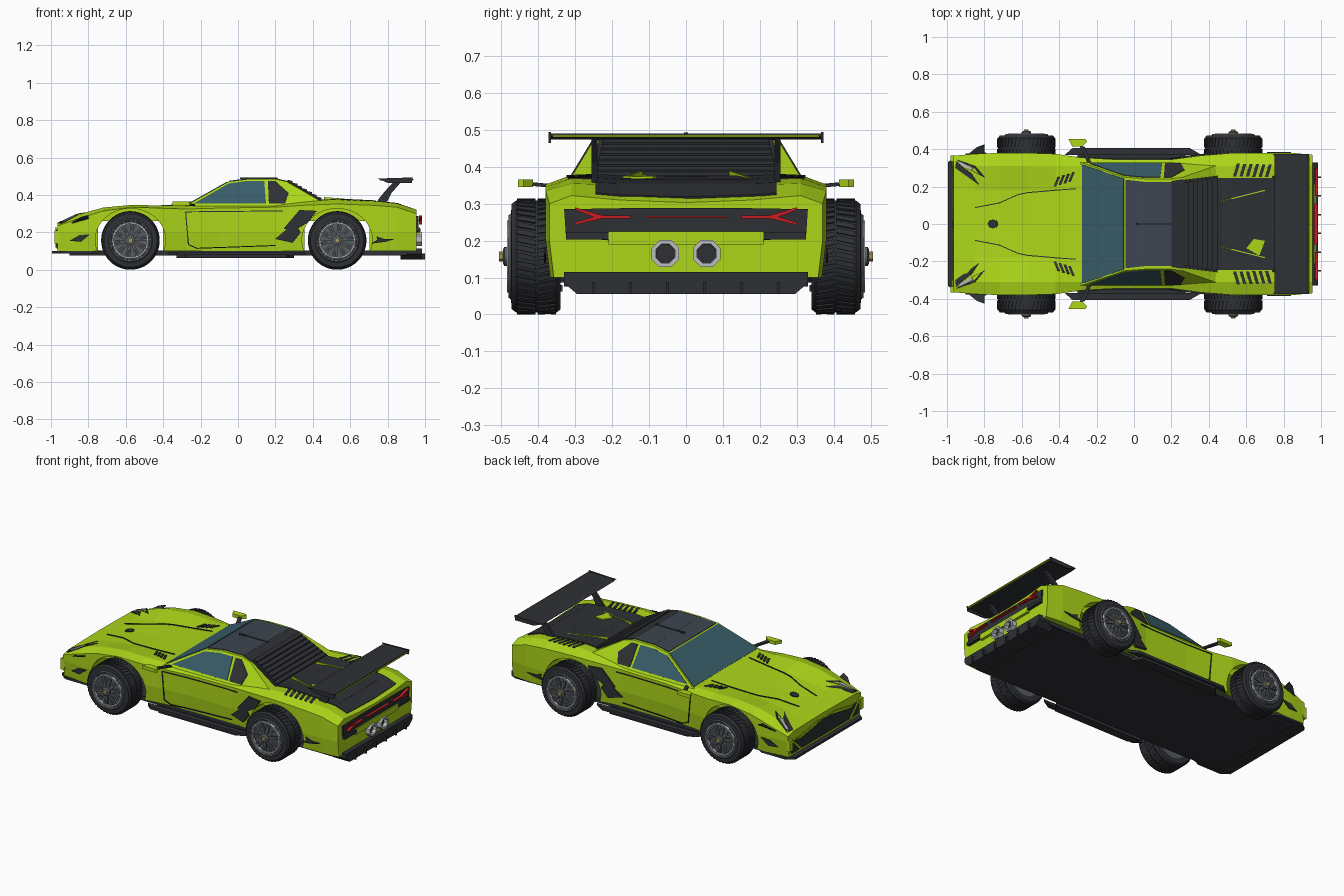
import bpy, bmesh, math

if "Cube" in bpy.data.objects:
    bpy.data.objects.remove(bpy.data.objects["Cube"])

def material(name, *c):
    m = bpy.data.materials.new(name)
    m.diffuse_color = (*c, 1)
    m.use_nodes = True
    m.node_tree.nodes["Principled BSDF"].inputs["Base Color"].default_value = m.diffuse_color
    return m
LIME = material("lime_paint", .42, .68, .01)
BLACK = material("carbon", .028, .03, .035)
GLASS = material("teal_glass", .04, .11, .14)
ROOF = material("roof_glass", .045, .06, .08)
RED = material("red_lamp", .6, .012, .015)
SILVER = material("silver", .5, .51, .53)
RIM = material("rim_grey", .1, .11, .12)
BRASS = material("brass", .4, .32, .12)

def make(name, verts, faces, mat, mirror=False, thick=0, smooth=False):
    me = bpy.data.meshes.new(name)
    me.from_pydata(verts, [], faces)
    bm = bmesh.new()
    bm.from_mesh(me)
    bmesh.ops.recalc_face_normals(bm, faces=bm.faces)
    bm.to_mesh(me)
    bm.free()
    if smooth:
        me.shade_smooth()
        me.set_sharp_from_angle(angle=math.radians(35))
    ob = bpy.data.objects.new(name, me)
    bpy.context.collection.objects.link(ob)
    if mat:
        me.materials.append(mat)
    if thick:
        s = ob.modifiers.new("thickness", 'SOLIDIFY')
        s.thickness, s.offset = thick, 0
    if mirror:
        m = ob.modifiers.new("mirror", 'MIRROR')
        m.use_axis = (False, True, False)
        m.use_mirror_merge = False
    return ob

def panels(name, polys, mat, mirror=True, thick=.006):
    """Thin plates, one per 3D outline."""
    v, f = [], []
    for p in polys:
        f.append(range(len(v), len(v) + len(p)))
        v += p
    return make(name, v, f, mat, mirror, thick)

def prism(name, outline, axis, lo, hi, mat, mirror=False):
    """Extrude a 2D outline along axis 0=x 1=y 2=z."""
    n = len(outline)
    put = lambda a, b, h: [(h, a, b), (a, h, b), (a, b, h)][axis]
    v = [put(a, b, h) for h in (lo, hi) for a, b in outline]
    f = [range(n), range(n, 2 * n)] + [(i, (i + 1) % n, n + (i + 1) % n, n + i) for i in range(n)]
    return make(name, v, f, mat, mirror)

def box(name, x0, x1, y0, y1, z0, z1, mat, mirror=False):
    return prism(name, [(x0, y0), (x1, y0), (x1, y1), (x0, y1)], 2, z0, z1, mat, mirror)

def lathe(name, prof, n, mat, smooth=True, axis=1):
    """Turn (radius, height) pairs about y (axis 1) or x (axis 0); closed profile."""
    v, f, k = [], [], len(prof)
    for i in range(n):
        a = 2 * math.pi * (i + .5) / n
        for r, h in prof:
            c, s = r * math.cos(a), r * math.sin(a)
            v.append((c, h, s) if axis else (h, c, s))
    for i in range(n):
        for j in range(k):
            i2, j2 = (i + 1) % n, (j + 1) % k
            f.append((i * k + j, i2 * k + j, i2 * k + j2, i * k + j2))
    return make(name, v, f, mat, smooth=smooth)

# Body stations: x, half width, z of side top, fender, mid, centre
ST = [(-.965, .365, .235, .247, .25, .252), (-.85, .375, .275, .297, .288, .285),
      (-.72, .38, .315, .333, .31, .306), (-.57, .38, .335, .347, .325, .322),
      (-.42, .375, .33, .344, .335, .335), (-.28, .355, .325, .345, .347, .347),
      (-.1, .345, .33, .345, .347, .347), (.2, .345, .335, .35, .35, .35),
      (.35, .365, .345, .365, .36, .36), (.53, .38, .352, .378, .372, .37),
      (.72, .38, .345, .37, .362, .362), (.85, .38, .335, .355, .35, .35),
      (.955, .37, .30, .322, .31, .303)]

def station(x):
    x = max(-.964, min(.954, x))
    for a, b in zip(ST, ST[1:]):
        if a[0] <= x <= b[0]:
            t = (x - a[0]) / (b[0] - a[0])
            return [p + t * (q - p) for p, q in zip(a, b)]

def top(x, y, lift=.002):
    _, w, zs, zf, zm, zc = station(x)
    pts = [(0, zc), (.18, zm), (.31, zf), (w, zs)]
    for (a, p), (b, q) in zip(pts, pts[1:]):
        if abs(y) <= b or b == w:
            return (x, y, p + (q - p) * (abs(y) - a) / (b - a) + lift)

def side(x, z, out=.002):
    return (x, station(x)[1] + out, z)

# Lofted body shell with wheel arches cut out
verts, faces = [], []
for x, w, zs, zf, zm, zc in ST:
    half = [(w - .012, .10), (w, .2), (w, zs), (.31, zf), (.18, zm)]
    verts += [(x, y, z) for y, z in half] + [(x, 0, zc)] + [(x, -y, z) for y, z in half[::-1]]
N = 11
for i in range(len(ST) - 1):
    for j in range(N):
        k = (j + 1) % N
        faces.append((i * N + j, i * N + k, i * N + N + k, i * N + N + j))
faces += [range(N), range(len(verts) - N, len(verts))]
body = make("body", verts, faces, LIME)
AXLES = (-.575, .53)
cutters = []
for ax in AXLES:
    arc = [(ax + .188 * math.cos(t * math.pi / 20), .16 + .168 * math.sin(t * math.pi / 20)) for t in range(40)]
    for s in (-1, 1):
        cutters.append(prism("arch_cutter", arc, 1, s * .31, s * .6, None))
    cutters.append(box("axle_tunnel_cutter", ax - .174, ax + .174, -.355, .355, 0, .26, None))
for c in cutters:
    b = body.modifiers.new("cut", 'BOOLEAN')
    b.object, b.operation, b.solver = c, 'DIFFERENCE', 'EXACT'
    c.hide_render = True
cut = bpy.data.meshes.new_from_object(body.evaluated_get(bpy.context.evaluated_depsgraph_get()))
body.modifiers.clear()
body.data = cut
for c in cutters:
    bpy.data.objects.remove(c)

# Floor, splitter, skirts, diffuser
box("floor", -.9, .9, -.33, .33, .076, .104, BLACK)
prism("front_splitter", [(-.995, -.33), (-.995, .33), (-.95, .365), (-.78, .365), (-.72, .33),
                         (-.72, -.33), (-.78, -.365), (-.95, -.365)], 2, .086, .1, BLACK)
prism("side_skirt", [(-.37, .37), (-.33, .405), (.3, .405), (.36, .37)], 2, .078, .096, BLACK, True)
prism("skirt_blade", [(-.33, .335), (-.28, .39), (.26, .39), (.3, .335)], 2, .062, .08, BLACK, True)
prism("diffuser", [(-.33, .115), (.33, .115), (.33, .085), (.295, .055), (-.295, .055), (-.33, .085)],
      0, .87, .985, BLACK)
for i in range(6):
    y = -.25 + i * .1
    box("diffuser_fin", .88, 1.0, y - .004, y + .004, .056, .088, BLACK)

# Cabin: a frustum whose sides share one plane
CAB = [(-.285, .34), (-.05, .472), (.06, .486), (.2, .486), (.26, .472), (.49, .34)]
def cab(x, z, out=.001):
    return (x, .33 - .606 * (z - .34) + out, z)
v = [(x, s * cab(x, z, 0)[1], z) for s in (1, -1) for x, z in CAB]
make("cabin", v, [range(6), range(6, 12)] + [(i, (i + 1) % 6, 6 + (i + 1) % 6, 6 + i) for i in range(6)], LIME)
panels("side_window", [[cab(*p) for p in [(-.235, .354), (-.05, .46), (.05, .474), (.14, .474), (.15, .354)]]], GLASS)
panels("quarter_window", [[cab(*p) for p in [(.165, .354), (.16, .474), (.2, .474), (.27, .41), (.25, .354)]]], BLACK)
panels("windscreen", [[(-.276, -.318, .346), (-.276, .318, .346), (-.055, .243, .47), (-.055, -.243, .47)]], GLASS, False)
panels("roof_front", [[(-.045, -.236, .4735), (-.045, .236, .4735), (.06, .225, .487), (.06, -.225, .487)]], ROOF, False)
panels("roof_panel", [[(.06, -.225, .487), (.06, .225, .487), (.2, .225, .487), (.2, -.225, .487)]], ROOF, False)
box("roof_strip", .01, .21, -.006, .006, .485, .493, BLACK)
panels("rear_roof_edge", [[(.2, -.23, .487), (.2, .23, .487), (.26, .24, .473), (.26, -.24, .473)]], BLACK, False)
slope = lambda x: .472 - (x - .26) * .132 / .23
panels("rear_screen", [[(.26, -.235, .474), (.26, .235, .474), (.46, .26, slope(.46) + .002), (.46, -.26, slope(.46) + .002)]], BLACK, False)
for i in range(8):
    x = .265 + i * .026
    prism("rear_louvre", [(x, slope(x) + .012), (x + .026, slope(x) + .006), (x + .026, slope(x + .026) - .004),
                          (x, slope(x) - .004)], 1, -.225 - i * .003, .225 + i * .003, BLACK)

# Engine cover and deck plates
def patch(name, xs, ys, mat):
    panels(name, [[top(a, c), top(b, c), top(b, d), top(a, d)]
                  for a, b in zip(xs, xs[1:]) for c, d in zip(ys, ys[1:])], mat)
patch("engine_cover", (.45, .53, .72, .85, .93), (0, .18, .245), BLACK)
panels("cover_tab", [[top(.6, -.13, .007), top(.67, -.17, .007), top(.7, -.09, .007), top(.64, -.08, .007)]], LIME, False)
panels("deck_fin", [[top(.46, .12, .0), top(.46, .12, .022), top(.7, .18, .006), top(.7, .18, 0)]], LIME)

# Slots, seams and vents that lie on the upper surface
def slots(name, n, x, y, dx, dy, lx, ly, w):
    panels(name, [[top(x + i * dx, y + i * dy), top(x + i * dx + w, y + i * dy),
                   top(x + i * dx + w + lx, y + i * dy + ly), top(x + i * dx + lx, y + i * dy + ly)]
                  for i in range(n)], BLACK)
slots("rear_deck_vent", 6, .53, .255, .034, -.001, .02, .068, .017)
slots("hood_vent", 4, -.43, .2, .026, .008, .02, .05, .014)
def seam(name, pts, w=.005):
    panels(name, [[top(a, b), top(c, d), top(c, d + w), top(a, b + w)]
                  for (a, b), (c, d) in zip(pts, pts[1:])], BLACK)
seam("hood_seam", [(-.85, .085), (-.72, .11), (-.62, .155), (-.57, .165), (-.42, .178), (-.31, .186)])
panels("hood_badge_plate", [[top(-.755 + .028 * math.cos(a), .024 * math.sin(a), .005)
                             for a in [i * math.pi / 4 for i in range(8)]]], BLACK, False)

# Headlights and front fascia
panels("headlight", [[top(-.95, .345), top(-.85, .31), top(-.8, .25), top(-.86, .28)],
                     [top(-.955, .30), top(-.95, .335), top(-.87, .27), top(-.83, .21)]], BLACK)
panels("headlight_lens", [[top(-.94, .325, .006), top(-.93, .335, .006), top(-.86, .3, .006), top(-.87, .285, .006)]], SILVER)
nose = lambda pts, x=-.967: [(x, y, z) for y, z in pts]
panels("front_grille", [nose([(0, .115), (.33, .115), (.345, .2), (.25, .175), (.12, .2), (0, .215)])], BLACK)
panels("nose_blade", [nose([(.02, .225), (.1, .21), (.25, .185), (.3, .2), (.25, .2), (.1, .228)], -.974)], LIME)
panels("corner_blade", [nose([(.24, .12), (.26, .12), (.34, .2), (.325, .2)], -.974)], LIME)
box("bumper_edge", -.98, -.955, .335, .365, .14, .21, LIME, True)
panels("canard", [[(-.89, .37, .25), (-.80, .375, .275), (-.80, .425, .29), (-.84, .41, .28)]], BLACK)

# Side details
panels("side_intake", [[side(*p) for p in [(.2, .165), (.29, .145), (.335, .2), (.3, .25)]],
                       [side(*p) for p in [(.245, .22), (.3, .21), (.375, .255), (.42, .315), (.33, .32)]]], BLACK, thick=.014)
panels("front_side_slash", [[side(*p) for p in [(-.9, .155), (-.84, .15), (-.79, .19), (-.85, .185)]]], BLACK)
panels("rear_side_slash", [[side(*p) for p in [(.74, .18), (.78, .165), (.84, .165), (.79, .15), (.71, .14), (.745, .16)]]], BLACK)
def line(a, b, w=.0025):
    n = 6
    out = []
    for i in range(n):
        p = [a[j] + (b[j] - a[j]) * i / n for j in (0, 1)]
        q = [a[j] + (b[j] - a[j]) * (i + 1) / n for j in (0, 1)]
        d = math.hypot(q[0] - p[0], q[1] - p[1])
        ox, oz = -(q[1] - p[1]) / d * w, (q[0] - p[0]) / d * w
        out.append([side(p[0] + ox, p[1] + oz), side(q[0] + ox, q[1] + oz),
                    side(q[0] - ox, q[1] - oz), side(p[0] - ox, p[1] - oz)])
    return out
panels("door_seam", line((-.28, .31), (-.265, .135)) + line((-.265, .135), (-.22, .115))
       + line((-.28, .31), (.24, .315)) + line((-.22, .115), (.2, .13)), BLACK, thick=.005)

# Mirrors
prism("mirror", [(-.35, .455), (-.26, .455), (-.25, .44), (-.275, .415), (-.33, .415)], 2, .345, .366, LIME, True)
panels("mirror_stalk", [[(-.29, .415, .353), (-.265, .415, .353), (-.23, .33, .345), (-.25, .33, .345)]], BLACK, thick=.01)

# Tail: lamp panel, vents, exhausts
tail = lambda pts, x=.957: [(x, y, z) for y, z in pts]
panels("lamp_panel", [tail([(0, .2), (.2, .2), (.325, .21), (.33, .285), (.16, .288), (0, .288)])], BLACK, thick=.014)
box("bumper_bar", .95, .972, -.21, .21, .19, .225, LIME)
box("bumper_vent", .955, .975, .21, .325, .203, .222, BLACK, True)
panels("tail_lamp", [tail(p, .975) for p in (
    [(.15, .26), (.24, .26), (.24, .268), (.15, .268)],
    [(.24, .26), (.3, .283), (.3, .29), (.225, .268)],
    [(.225, .26), (.3, .243), (.3, .25), (.245, .266)])], RED, thick=.016)
box("centre_lamp", .96, .98, -.11, .11, .262, .267, RED)
for y in (-.056, .056):
    p = lathe("exhaust", [(.04, 0), (.04, .035), (.028, .035), (.026, .005)], 8, SILVER, False, 0)
    q = lathe("exhaust_bore", [(.001, .0), (.03, .0), (.03, .012), (.001, .012)], 8, BLACK, False, 0)
    p.location = q.location = (.95, y, .165)

# Rear wing
prism("wing", [(.75, .48), (.79, .488), (.93, .49), (.935, .482), (.8, .474)], 1, -.365, .365, BLACK)
box("wing_trim", .928, .938, -.36, .36, .481, .486, LIME)
prism("wing_end_plate", [(.745, .488), (.935, .494), (.93, .465), (.8, .465)], 1, .365, .373, BLACK, True)
prism("wing_pylon", [(.73, .35), (.79, .35), (.82, .41), (.88, .478), (.84, .478), (.785, .42)], 1, .24, .256, BLACK, True)

# Wheels, outward side +y
tread_v, tread_f = [], []
for i in range(44):
    for y0, y1, tw in ((.352, .402, .07), (.408, .458, -.07)):
        b = len(tread_v)
        for r in (.148, .1565):
            for y, a in ((y0, 0), (y0, .09), (y1, .09 + tw), (y1, tw)):
                a += i * 2 * math.pi / 44
                tread_v.append((r * math.cos(a), y - .4, r * math.sin(a)))
        tread_f += [[b + k for k in q] for q in ((0, 1, 2, 3), (4, 5, 6, 7), (0, 1, 5, 4), (1, 2, 6, 5), (2, 3, 7, 6), (3, 0, 4, 7))]
spokes = []
for i in range(20):
    a = i * math.pi / 10 + (.06 if i % 2 else -.06)
    c, s = math.cos(a), math.sin(a)
    spokes.append([(r * c - t * s, y, r * s + t * c) for r, t, y in
                   ((.02, -.004, .078), (.108, -.006, .07), (.108, .006, .07), (.02, .004, .078))])
parts = [lathe("tyre", [(.11, -.06), (.143, -.06), (.152, -.05), (.152, .06), (.143, .072), (.116, .074), (.11, .06)], 48, BLACK),
         make("tyre_tread", tread_v, tread_f, BLACK),
         lathe("rim", [(.117, -.055), (.117, .074), (.112, .08), (.105, .076), (.102, .052), (.001, .05), (.001, -.05)], 48, RIM),
         panels("spokes", spokes, RIM, False, .012),
         lathe("rim_ring", [(.098, .068), (.098, .085), (.09, .085), (.09, .068)], 40, SILVER),
         lathe("hub", [(.001, .05), (.026, .05), (.026, .092), (.018, .096), (.001, .096)], 16, RIM),
         lathe("hub_nut", [(.001, .09), (.014, .09), (.014, .106), (.001, .106)], 6, BRASS, False)]
for p in parts:
    for ax in AXLES:
        for s in (1, -1):
            o = p.copy()
            bpy.context.collection.objects.link(o)
            o.name = ("front_" if ax < 0 else "rear_") + p.name
            o.location = (ax, s * .4, .157)
            o.rotation_euler = (0, 0, 0 if s > 0 else math.pi)
    bpy.data.objects.remove(p)
